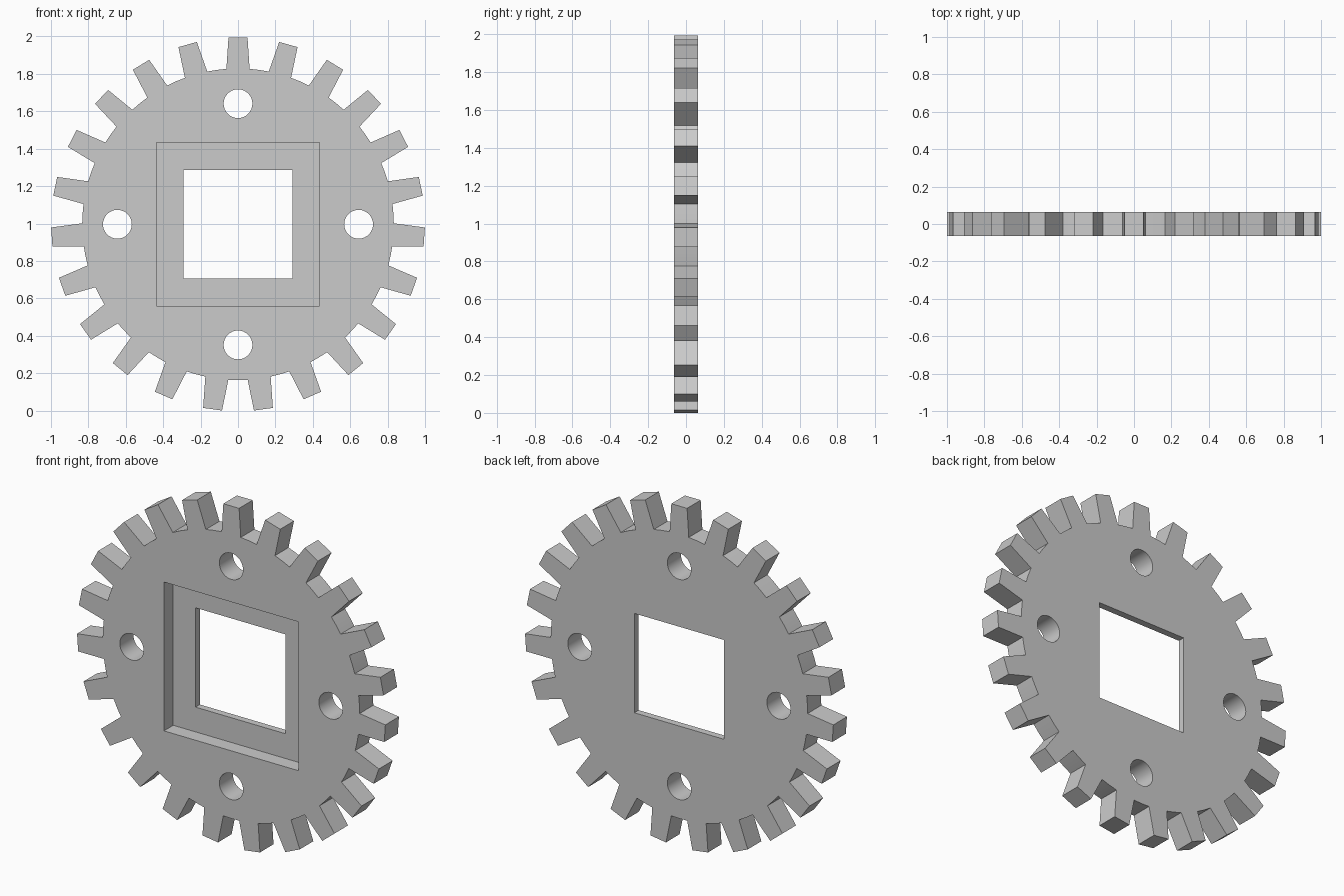
import bpy, bmesh, math

if "Cube" in bpy.data.objects:
    bpy.data.objects.remove(bpy.data.objects["Cube"])

TEETH = 23
CZ = 0.996          # height of the gear centre
R_TIP = 0.998
R_ROOT = 0.833
HALF = 0.063        # half thickness

gray = bpy.data.materials.new("plain gray")
gray.diffuse_color = (0.6, 0.6, 0.6, 1)
gray.use_nodes = True
gray.node_tree.nodes["Principled BSDF"].inputs["Base Color"].default_value = gray.diffuse_color


def prism(name, points, y0, y1):
    """Extrude an x-z outline from y0 to y1."""
    bm = bmesh.new()
    face = bm.faces.new([bm.verts.new((x, y0, z + CZ)) for x, z in points])
    ext = bmesh.ops.extrude_face_region(bm, geom=[face])
    verts = [g for g in ext["geom"] if isinstance(g, bmesh.types.BMVert)]
    bmesh.ops.translate(bm, verts=verts, vec=(0, y1 - y0, 0))
    bmesh.ops.recalc_face_normals(bm, faces=bm.faces)
    mesh = bpy.data.meshes.new(name)
    bm.to_mesh(mesh)
    bm.free()
    mesh.materials.append(gray)
    obj = bpy.data.objects.new(name, mesh)
    bpy.context.collection.objects.link(obj)
    return obj


def square(h):
    return [(-h, -h), (h, -h), (h, h), (-h, h)]


def circle(cx, cz, r, n=32):
    return [(cx + r * math.cos(2 * math.pi * i / n),
             cz + r * math.sin(2 * math.pi * i / n)) for i in range(n)]


# Toothed outline: tapered straight-sided teeth, shallow curved valleys
step = 2 * math.pi / TEETH
outline = []
for i in range(TEETH):
    a = math.pi / 2 + i * step
    base = math.sqrt(R_ROOT ** 2 - 0.062 ** 2)
    for radial, side in ((base, -0.062), (R_TIP, -0.051),
                         (R_TIP, 0.051), (base, 0.062)):
        outline.append((radial * math.cos(a) - side * math.sin(a),
                        radial * math.sin(a) + side * math.cos(a)))
    m = a + step / 2
    outline.append((R_ROOT * math.cos(m), R_ROOT * math.sin(m)))
gear = prism("gear_wheel", outline, -HALF, HALF)

# Cutters: front recess, square through hole, four round holes
cutters = [prism("recess_cutter", square(0.436), -0.2, -HALF + 0.086),
           prism("square_hole_cutter", square(0.291), -0.2, 0.2)]
for x, z in ((0.645, 0), (-0.645, 0), (0, 0.645), (0, -0.645)):
    cutters.append(prism("round_hole_cutter", circle(x, z, 0.077), -0.2, 0.2))

bpy.context.view_layer.objects.active = gear
gear.select_set(True)
for c in cutters:
    c.hide_render = True
    mod = gear.modifiers.new("cut", 'BOOLEAN')
    mod.operation = 'DIFFERENCE'
    mod.solver = 'EXACT'
    mod.object = c
    bpy.ops.object.modifier_apply(modifier=mod.name)
    bpy.data.objects.remove(c)

# Smooth round holes, sharp edges everywhere else
bpy.ops.object.shade_smooth_by_angle(angle=math.radians(13))
